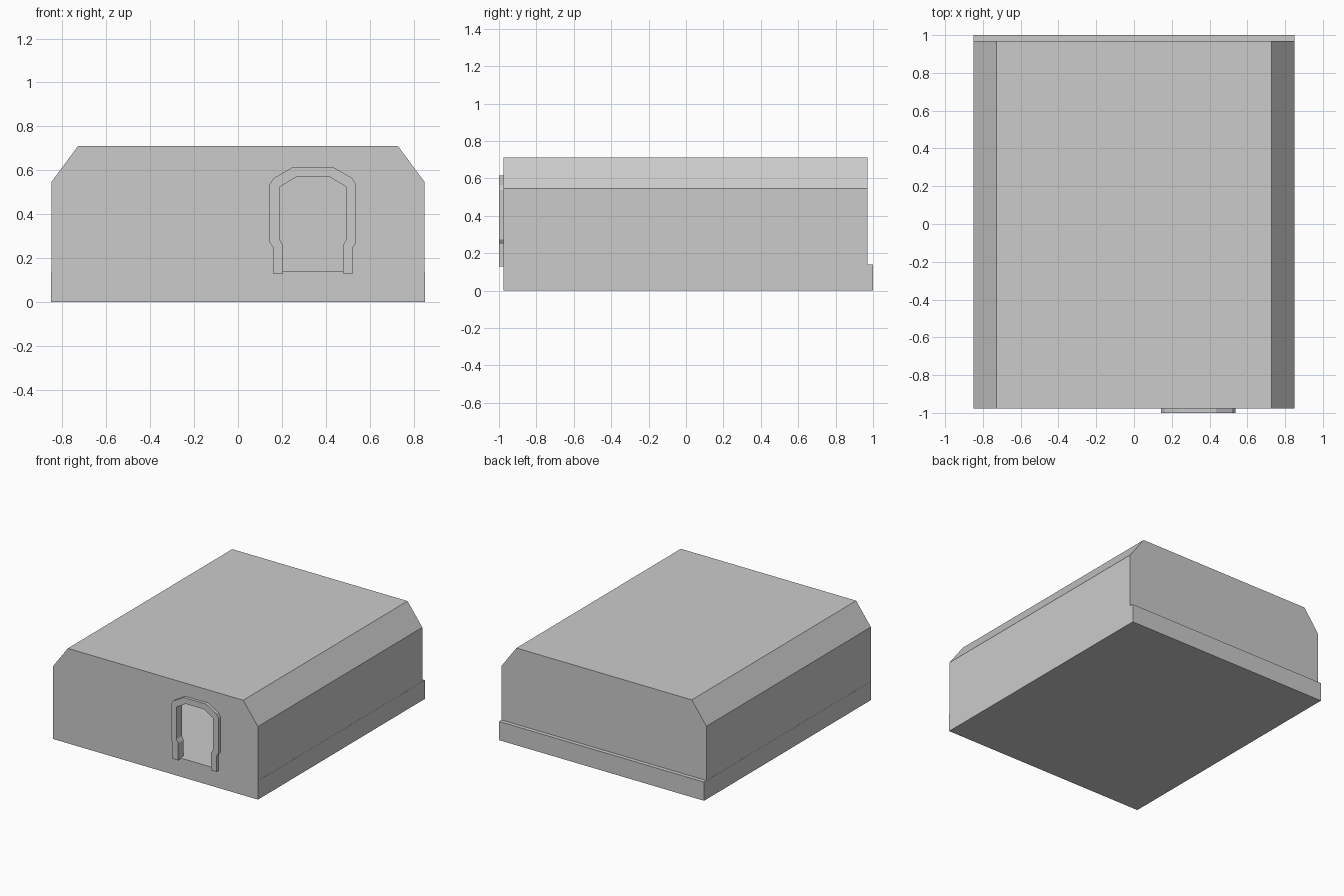
import bpy, bmesh

if "Cube" in bpy.data.objects:
    bpy.data.objects.remove(bpy.data.objects["Cube"])


def prism(name, pts, y0, y1):
    """Extrude an x/z outline from y0 to y1."""
    bm = bmesh.new()
    face = bm.faces.new([bm.verts.new((x, y0, z)) for x, z in pts])
    ext = bmesh.ops.extrude_face_region(bm, geom=[face])
    moved = [v for v in ext["geom"] if isinstance(v, bmesh.types.BMVert)]
    bmesh.ops.translate(bm, verts=moved, vec=(0, y1 - y0, 0))
    bmesh.ops.recalc_face_normals(bm, faces=bm.faces)
    mesh = bpy.data.meshes.new(name)
    bm.to_mesh(mesh)
    bm.free()
    obj = bpy.data.objects.new(name, mesh)
    bpy.context.collection.objects.link(obj)
    return obj


def mirrored(half, cx=0.0):
    """Right half outline (bottom to top) -> full closed outline."""
    return [(cx + x, z) for x, z in half] + [(cx - x, z) for x, z in reversed(half)]


def cut(target, cutter):
    mod = target.modifiers.new(cutter.name, "BOOLEAN")
    mod.operation = "DIFFERENCE"
    mod.solver = "EXACT"
    mod.object = cutter
    cutter.hide_render = True
    cutter.hide_set(True)


FLOOR, WALL, DOOR_X = 0.14, 0.04, 0.341

# Foundation slab, projecting at the back
prism("foundation_slab", mirrored([(0.85, 0), (0.85, FLOOR)]), -0.977, 1.0)

# Hollow building with chamfered eaves
shell = prism("building_shell",
              mirrored([(0.849, FLOOR), (0.849, 0.547), (0.727, 0.712)]), -0.977, 0.97)
cavity = prism("room_cutter",
               mirrored([(0.849 - WALL, 0.05), (0.849 - WALL, 0.533), (0.707, 0.712 - WALL)]),
               -0.977 + WALL, 0.97 - WALL)
cut(shell, cavity)

# Door frame outlines, half width and height
outer = [(0.182, 0.13), (0.182, 0.25), (0.197, 0.272), (0.197, 0.537),
         (0.178, 0.565), (0.093, 0.614)]
inner = [(0.137, 0.13), (0.137, 0.26), (0.151, 0.285), (0.151, 0.525), (0.076, 0.57)]

# Doorway opening
doorway = prism("doorway_cutter", mirrored([(x + 0.01, z + (0.01 if z > 0.5 else 0))
                                            for x, z in inner], DOOR_X), -1.1, -0.85)
cut(shell, doorway)

# Door frame arch with stepped feet
arch = mirrored(outer, DOOR_X) + list(reversed(mirrored(inner, DOOR_X)))
prism("door_frame", arch, -1.0, -0.935)
